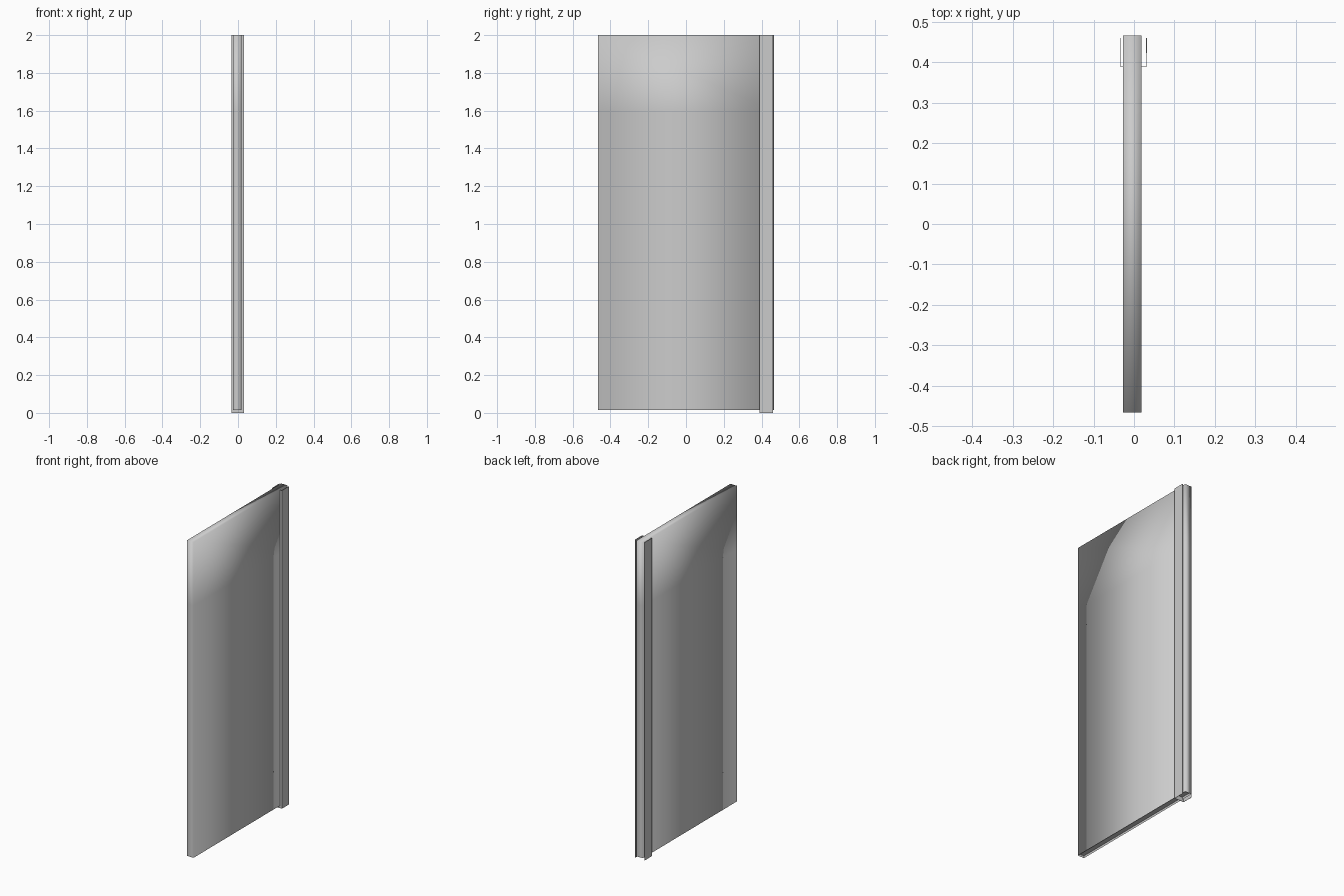
import bpy, bmesh

if "Cube" in bpy.data.objects:
    bpy.data.objects.remove(bpy.data.objects["Cube"], do_unlink=True)

# Single grey finish
GREY = (0.6, 0.6, 0.6, 1)
grey = bpy.data.materials.new("satin_grey")
grey.use_nodes = True
grey.diffuse_color = GREY
grey.node_tree.nodes["Principled BSDF"].inputs["Base Color"].default_value = GREY


def add_object(name, bm):
    mesh = bpy.data.meshes.new(name)
    bm.to_mesh(mesh)
    bm.free()
    mesh.materials.append(grey)
    obj = bpy.data.objects.new(name, mesh)
    bpy.context.collection.objects.link(obj)
    return obj


# Tall flat panel, with a shallow recess along its underside
X0, X1, Y0, Y1, Z0, Z1 = -0.027, 0.018, -0.467, 0.467, 0.015, 2.0
bm = bmesh.new()
bmesh.ops.create_cube(bm, size=1)
for v in bm.verts:
    v.co.x = X1 if v.co.x > 0 else X0
    v.co.y = Y1 if v.co.y > 0 else Y0
    v.co.z = Z1 if v.co.z > 0 else Z0
bottom = [f for f in bm.faces if f.normal.z < -0.9 or f.calc_center_median().z < Z0 + 0.001]
bmesh.ops.inset_region(bm, faces=bottom, thickness=0.004)
for v in bottom[0].verts:
    v.co.z += 0.012
# Extra loop that holds the soft shading near the top
bmesh.ops.bisect_plane(bm, geom=bm.verts[:] + bm.edges[:] + bm.faces[:],
                       plane_co=(0, 0, 1.6), plane_no=(0, 0, 1))
bmesh.ops.recalc_face_normals(bm, faces=bm.faces[:])
for f in bm.faces:
    f.smooth = True
for e in bm.edges:
    low = all(v.co.z < 0.05 for v in e.verts)
    e.smooth = not low
add_object("panel", bm)

# Wall post: thin U channel open to the back, top and bottom
W0, W1, P0, P1 = -0.035, 0.032, 0.39, 0.46
bm = bmesh.new()
path = [(W0, P1), (W0, P0), (W1, P0), (W1, P1)]
low = [bm.verts.new((x, y, 0)) for x, y in path]
high = [bm.verts.new((x, y, 2)) for x, y in path]
for i in range(3):
    bm.faces.new((low[i], low[i + 1], high[i + 1], high[i]))
bmesh.ops.recalc_face_normals(bm, faces=bm.faces[:])
post = add_object("wall_post", bm)
thick = post.modifiers.new("sheet", "SOLIDIFY")
thick.thickness = 0.002
thick.offset = -1
